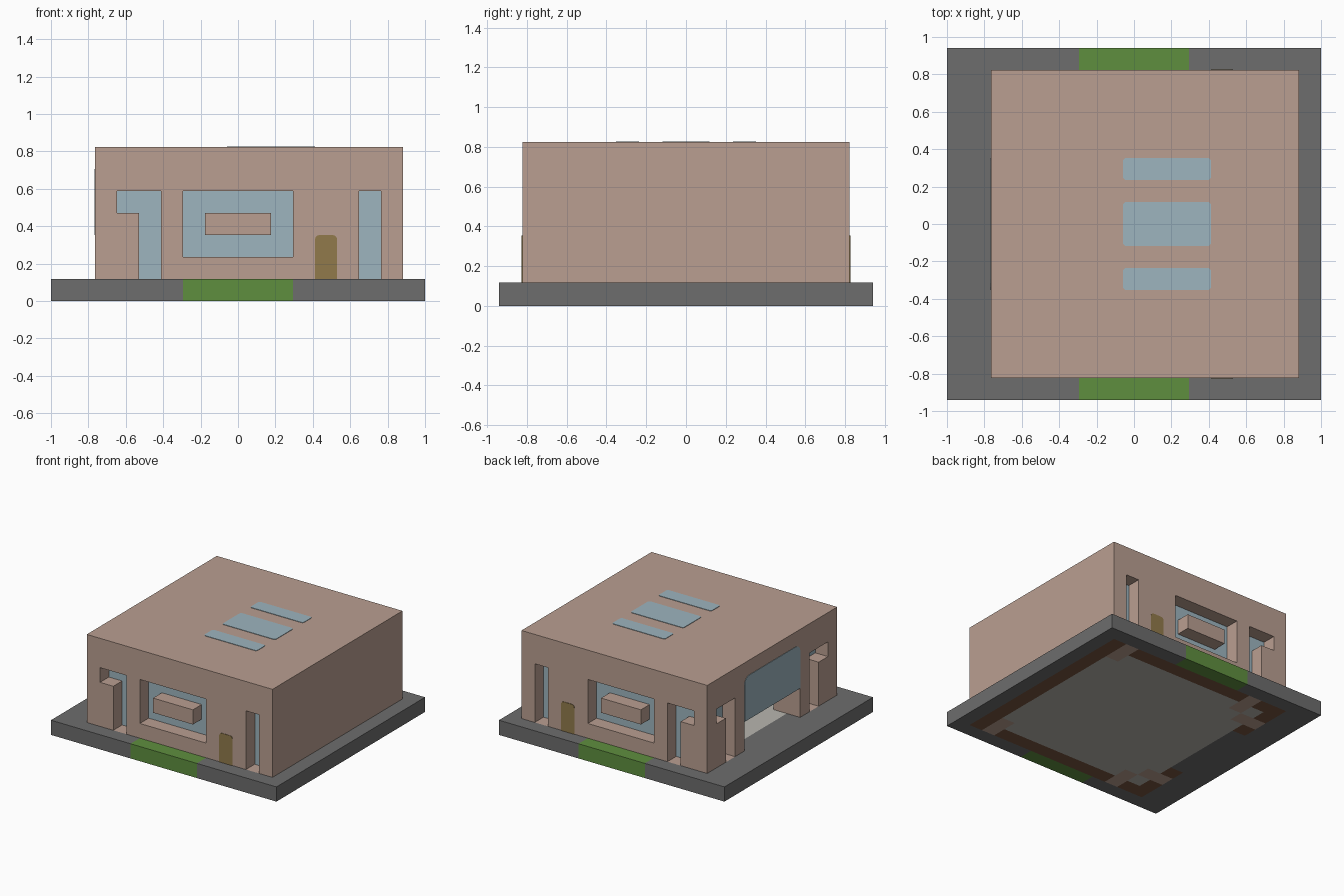
import bpy, bmesh, math

U = 2 / 17  # building module

cube = bpy.data.objects.get("Cube")
if cube:
    bpy.data.objects.remove(cube, do_unlink=True)


def material(name, hex_code):
    rgb = [int(hex_code[i:i + 2], 16) / 255 for i in (0, 2, 4)]
    lin = [c / 12.92 if c <= 0.04045 else ((c + 0.055) / 1.055) ** 2.4 for c in rgb]
    mat = bpy.data.materials.new(name)
    mat.use_nodes = True
    mat.diffuse_color = (*lin, 1)
    mat.node_tree.nodes["Principled BSDF"].inputs["Base Color"].default_value = (*lin, 1)
    return mat


WALL = material("tan_wall", "BA9F91")
GLASS = material("pale_blue_glass", "9DB5BF")
PAVING = material("grey_paving", "6D6D6D")
GRASS = material("grass_green", "5F8F3F")
DOOR = material("ochre_door", "917A4B")
FLOOR = material("light_floor", "B8B6AF")
FOOTING = material("dark_brown_footing", "775540")

# Each side maps (across, up, depth into the wall) to module coordinates
FRONT = lambda p, h, d: (p, 1 + d, h)
BACK = lambda p, h, d: (p, 15 - d, h)
SIDE = lambda p, h, d: (2 + d, p, h)
ROOF = lambda p, q, d: (p, q, 7 - d)


def world(c):
    return ((c[0] - 8.5) * U, (c[1] - 8) * U, c[2] * U)


def add_object(name, bm, mats):
    bmesh.ops.recalc_face_normals(bm, faces=bm.faces)
    mesh = bpy.data.meshes.new(name)
    bm.to_mesh(mesh)
    bm.free()
    for mat in mats:
        mesh.materials.append(mat)
    obj = bpy.data.objects.new(name, mesh)
    bpy.context.collection.objects.link(obj)
    return obj


def prism(name, outline, side, d0, d1, mat):
    """Outline on one side of the house, extruded between two depths."""
    bm = bmesh.new()
    near = [bm.verts.new(world(side(p, h, d0))) for p, h in outline]
    far = [bm.verts.new(world(side(p, h, d1))) for p, h in outline]
    bm.faces.new(near)
    bm.faces.new(far)
    for i in range(len(near)):
        bm.faces.new((near[i - 1], near[i], far[i], far[i - 1]))
    return add_object(name, bm, [mat])


def rect(p0, p1, h0, h1, top=0, bottom=0):
    """Rectangle outline with optional rounded top and bottom corners."""
    pts = []
    corners = [(p1, h1, -1, -1, top), (p0, h1, 1, -1, top),
               (p0, h0, 1, 1, bottom), (p1, h0, -1, 1, bottom)]
    for k, (p, h, sp, sh, r) in enumerate(corners):
        for s in range(5 if r else 1):
            a = math.pi / 2 * (k + s / 4)
            pts.append((p + sp * r + r * math.cos(a), h + sh * r + r * math.sin(a))
                       if r else (p, h))
    return pts


def hook(outer, middle, inner, low):
    """Opening that is wide at the top and narrow below."""
    return [(outer, 5), (outer, 4), (middle, 4), (middle, low), (inner, low), (inner, 5)]


# Base of square tiles, coloured by position
def tile_material(i, j):
    if 6 <= i <= 10 and j in (0, 15):
        return 1
    if not (2 <= i <= 15 and 1 <= j <= 14):
        return 0
    if i == 2 and 5 <= j <= 10:
        return 0
    if (i in (4, 14) and j in (1, 2, 13, 14)) or (i in (2, 3) and j in (3, 12)):
        return 2
    if i in (2, 15) or j in (1, 14):
        return 3
    return 4


bm = bmesh.new()
grid = [[bm.verts.new(world((i, j, 1))) for j in range(17)] for i in range(18)]
for i in range(17):
    for j in range(16):
        face = bm.faces.new((grid[i][j], grid[i + 1][j], grid[i + 1][j + 1], grid[i][j + 1]))
        face.material_index = tile_material(i, j)
base = add_object("base", bm, [PAVING, GRASS, WALL, FOOTING, FLOOR])
slab = base.modifiers.new("thickness", "SOLIDIFY")
slab.thickness = U
slab.offset = -1

# House body and the cutters for its openings
house = prism("house", rect(2, 16, 1, 15), ROOF, 0, 6, WALL)
cutters = [
    prism("room_cutter", rect(4, 14, 3, 13), ROOF, 1, 7, WALL),
    prism("entrance_cutter", rect(5, 11, 0, 3), SIDE, -1, 2.5, WALL),
]
PANE = 0.05


def window(name, outline, cut, side):
    cutters.append(prism(name + "_cutter", cut, side, -1, 1, WALL))
    prism(name + "_glass", outline, side, 1 - PANE, 1, GLASS)


# Front and back are alike
for label, side in (("front", FRONT), ("back", BACK)):
    window(label + "_hook_window", hook(3, 4, 5, 1), hook(3, 4, 5, 0), side)
    window(label + "_wide_window", rect(6, 11, 2, 5), rect(6, 11, 2, 5), side)
    window(label + "_slot_window", rect(14, 15, 1, 5), rect(14, 15, 0, 5), side)
    prism(label + "_window_block", rect(7, 10, 3, 4), side, 0, 1, WALL)
    prism(label + "_door", rect(12, 13, 1, 3, top=0.2), side, -0.03, 0.01, DOOR)

# Entrance side
for label, cols in (("rear", (14, 13, 12)), ("fore", (2, 3, 4))):
    window(label + "_side_window", hook(*cols, 1), hook(*cols, 0), SIDE)
prism("entrance_glass", rect(5, 11, 3, 6, top=0.5), SIDE, -0.03, 0.01, GLASS)

# Skylights
for n, (q0, q1) in enumerate(((5, 6), (7, 9), (10, 11))):
    prism(f"skylight_{n + 1}", rect(8, 12, q0, q1, top=0.15, bottom=0.15),
          ROOF, -0.03, 0.01, GLASS)

# Cut the openings, then drop the cutters
for cutter in cutters:
    cutter.hide_render = True
    mod = house.modifiers.new(cutter.name, "BOOLEAN")
    mod.operation = "DIFFERENCE"
    mod.solver = "EXACT"
    mod.object = cutter
graph = bpy.context.evaluated_depsgraph_get()
cut_mesh = bpy.data.meshes.new_from_object(house.evaluated_get(graph))
house.modifiers.clear()
house.data = cut_mesh
for cutter in cutters:
    bpy.data.objects.remove(cutter, do_unlink=True)
